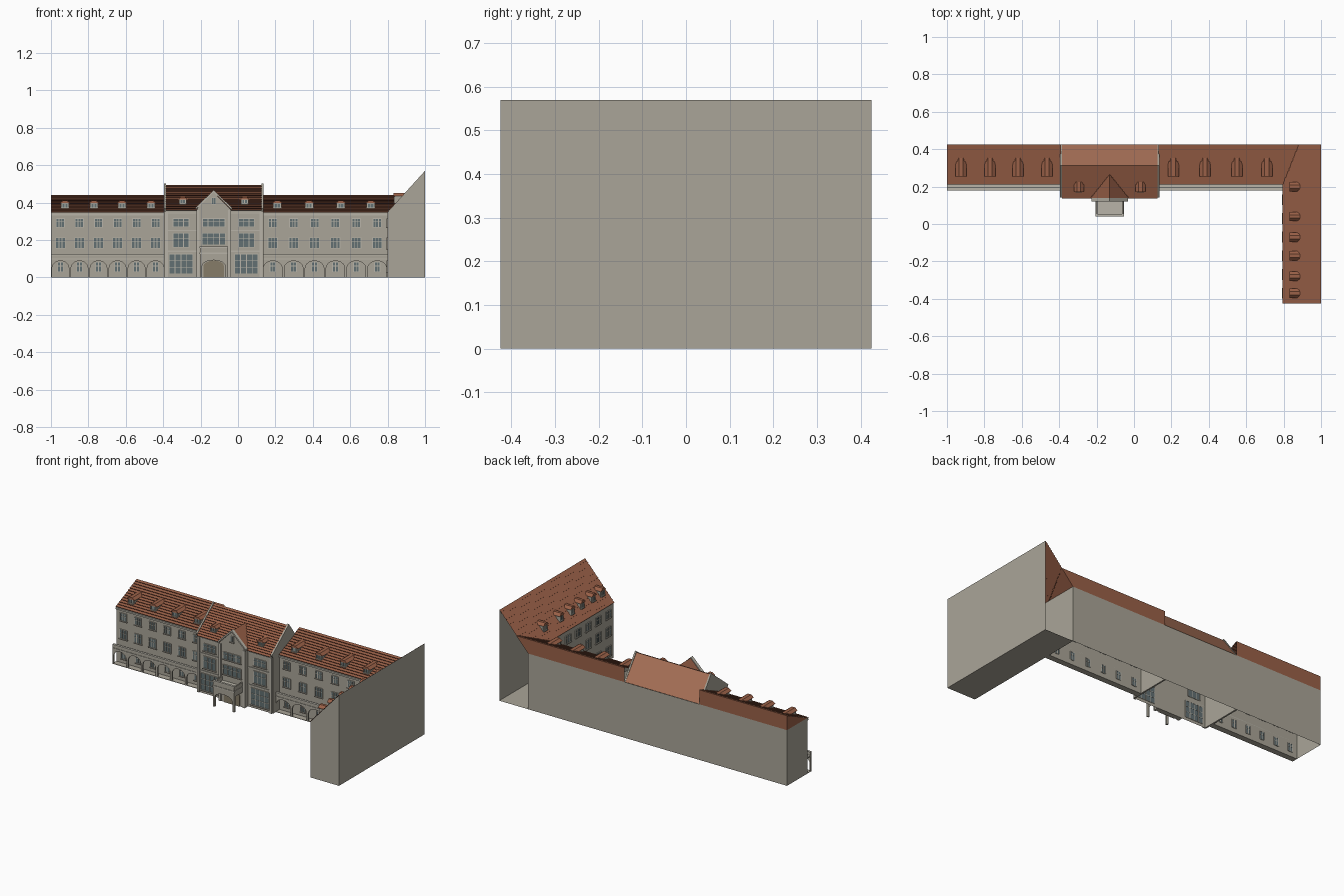
import bpy, bmesh, math
from mathutils import Vector, Matrix

if "Cube" in bpy.data.objects:
    bpy.data.objects.remove(bpy.data.objects["Cube"])


def material(name, *rgb):
    lin = [((c / 255 + 0.055) / 1.055) ** 2.4 for c in rgb] + [1]
    m = bpy.data.materials.new(name)
    m.use_nodes = True
    m.diffuse_color = lin
    m.node_tree.nodes["Principled BSDF"].inputs["Base Color"].default_value = lin
    return m


MATS = [material("stone", 170, 165, 152), material("pale_trim", 184, 180, 168),
        material("window_glass", 98, 112, 114), material("clay_tile", 155, 97, 72),
        material("tile_shadow", 88, 46, 35), material("smooth_clay", 166, 112, 86),
        material("door_wood", 134, 124, 104)]
STONE, TRIM, GLASS, TILE, DARK, CLAY, WOOD = range(7)


def finish(bm, name, turned=False):
    if turned:  # turns a front-facing layout to face -x
        bm.transform(Matrix.Rotation(-math.pi / 2, 4, "Z"))
    me = bpy.data.meshes.new(name)
    bm.to_mesh(me)
    bm.free()
    for m in MATS:
        me.materials.append(m)
    ob = bpy.data.objects.new(name, me)
    bpy.context.collection.objects.link(ob)
    return ob


def face(bm, pts, mat):
    f = bm.faces.new([bm.verts.new(p) for p in pts])
    f.material_index = mat
    return f


def prism(bm, pts, lo, hi, mat, axis="y"):
    """Extrude an outline: (x, z) along y, or (y, z) along x."""
    put = (lambda a, b, t: (a, t, b)) if axis == "y" else (lambda a, b, t: (t, a, b))
    ends = [[bm.verts.new(put(a, b, t)) for a, b in pts] for t in (lo, hi)]
    n = len(pts)
    fs = [bm.faces.new(ends[0]), bm.faces.new(ends[1][::-1])]
    for i in range(n):
        j = (i + 1) % n
        fs.append(bm.faces.new((ends[0][j], ends[0][i], ends[1][i], ends[1][j])))
    for f in fs:
        f.material_index = mat
    bmesh.ops.recalc_face_normals(bm, faces=fs)


def box(bm, x0, x1, y0, y1, z0, z1, mat):
    prism(bm, [(x0, z0), (x1, z0), (x1, z1), (x0, z1)], y0, y1, mat)


def window(bm, x, y, z0, z1, w, cols=2, rows=2):
    """Pane with mullions, transoms and a sill, showing on both sides."""
    box(bm, x - w / 2, x + w / 2, y - .002, y + .002, z0, z1, GLASS)
    for i in range(cols + 1):
        c = x - w / 2 + w * i / cols
        box(bm, c - .002, c + .002, y - .005, y + .004, z0, z1, TRIM)
    for i in range(rows + 1):
        c = z0 + (z1 - z0) * (i / rows if rows != 2 or i != 1 else .62)
        box(bm, x - w / 2, x + w / 2, y - .004, y + .003, c - .0015, c + .0015, TRIM)
    box(bm, x - w / 2 - .004, x + w / 2 + .004, y - .008, y, z0 - .005, z0, STONE)


def tiled_slope(name, a, b, c, d, rows, lift=.005):
    """Overlapping tile courses on the quad a-b (eave), c-d (ridge)."""
    a, b, c, d = map(Vector, (a, b, c, d))
    n = (b - a).cross(d - a).normalized() * lift
    bm = bmesh.new()
    for i in range(rows):
        l0, l1 = a.lerp(d, i / rows), a.lerp(d, (i + 1) / rows)
        r0, r1 = b.lerp(c, i / rows), b.lerp(c, (i + 1) / rows)
        face(bm, [l0, r0, r0 + n, l0 + n], DARK)
        face(bm, [l0 + n, r0 + n, r1, l1], TILE)
    finish(bm, name)


def dormer(bm, x, y0, y1, z0, z1, w):
    ze = z0 + (z1 - z0) * .75
    box(bm, x - w / 2, x + w / 2, y0, y1, z0, ze, STONE)
    window(bm, x, y0 - .001, z0 + .008, ze - .004, w * .7, 2, 1)
    e = w / 2 + .007
    prism(bm, [(x - e, ze - .002), (x + e, ze - .002), (x + w * .25, z1), (x - w * .25, z1)],
          y0 - .008, y1, TILE)


def arch_bay(bm, x0, x1, y0, y1, pier, spring, crown, top):
    mid, r = (x0 + x1) / 2, (x1 - x0) / 2 - pier
    arc = [(mid - r * math.cos(math.pi * i / 10),
            spring + (crown - spring) * math.sin(math.pi * i / 10)) for i in range(11)]
    prism(bm, [(x0, 0), (x0 + pier, 0)] + arc + [(x1 - pier, 0), (x1, 0), (x1, top), (x0, top)],
          y0, y1, STONE)


BACK, FRONT, EAVE, RIDGE = .425, .22, .35, .44
CL, CR, CM = -.39, .13, -.13          # central block limits and axis
CF, CRY, CTOP = .155, .313, .495      # its front wall, ridge position and ridge height
WX, WY, WTOP = .8, -.425, .57         # side wing

# Long range: open-bottomed shell
bm = bmesh.new()
for x0, x1 in ((-1, CL), (CR, WX)):
    face(bm, [(x0, FRONT, 0), (x1, FRONT, 0), (x1, FRONT, EAVE), (x0, FRONT, EAVE)], STONE)
    box(bm, x0, x1, FRONT - .008, FRONT, EAVE - .018, EAVE - .008, TRIM)
face(bm, [(WX, BACK, 0), (-1, BACK, 0), (-1, BACK, EAVE), (WX, BACK, EAVE)], STONE)
face(bm, [(-1, BACK, 0), (-1, FRONT, 0), (-1, FRONT, EAVE), (-1, BACK, EAVE)], STONE)
finish(bm, "main_walls")

# Long range roof: tiled front slope, upright back and end
VX = WX + (RIDGE - EAVE) / (WTOP - EAVE) * .2
for side, x0, x1, xr in (("right", -1, CL, CL), ("left", CR, WX, VX)):
    tiled_slope("main_roof_" + side, (x0, FRONT - .006, EAVE - .003), (x1, FRONT - .006, EAVE - .003),
                (xr, BACK, RIDGE), (x0, BACK, RIDGE), 12, .004)
bm = bmesh.new()
for x0, x1, xr in ((-1, CL, CL), (CR, WX, VX)):
    face(bm, [(x1, BACK, EAVE), (x0, BACK, EAVE), (x0, BACK, RIDGE), (xr, BACK, RIDGE)], TILE)
face(bm, [(-1, BACK, EAVE), (-1, FRONT, EAVE), (-1, BACK, RIDGE)], TILE)
finish(bm, "main_roof_back")

# Windows, arcade and dormers of the long range
wins, arcade, dorm = bmesh.new(), bmesh.new(), bmesh.new()
for x0, x1, dormers in ((-1, CL, (-.925, -.77, -.62, -.465)), (CR, WX, (.21, .38, .55, .71))):
    step = (x1 - x0) / 6
    for i in range(6):
        x = x0 + step * (i + .5)
        for z0, z1, w in ((.03, .08, .03), (.155, .212, .05), (.268, .315, .044)):
            window(wins, x, FRONT, z0, z1, w, 2 if w < .04 else 3)
        arch_bay(arcade, x0 + step * i, x0 + step * (i + 1), .183, .193, .006, .05, .088, .095)
    box(arcade, x0, x1, .18, FRONT, .095, .102, TRIM)
    box(arcade, x0, x1, .183, .192, .102, .118, STONE)
    box(arcade, x0, x1, .18, .195, .118, .124, TRIM)
    box(arcade, x0, x1, .183, FRONT, 0, .003, STONE)
    for x in dormers:
        dormer(dorm, x, .262, .36, .364, .41, .045)

# Central block: shell walls, raised gable ends, roof
bm = bmesh.new()
gable = [(CF, 0), (BACK, 0), (BACK, EAVE), (CRY, CTOP + .008), (CF - .012, EAVE + .018), (CF, EAVE)]
for x in (CL, CR):
    prism(bm, gable, x - .005, x + .005, STONE, "x")
face(bm, [(CL, CF, 0), (CR, CF, 0), (CR, CF, EAVE + .01), (CL, CF, EAVE + .01)], STONE)
for z in (.14, .25, .345):
    box(bm, CL, CR, CF - .004, CF, z - .003, z + .003, TRIM)
for x in (CL + .008, CR - .008):
    box(bm, x - .008, x + .008, CF - .006, CF, 0, EAVE, TRIM)
face(bm, [(CR, BACK - .001, EAVE), (CL, BACK - .001, EAVE), (CL, CRY, CTOP), (CR, CRY, CTOP)], CLAY)
finish(bm, "central_walls")
tiled_slope("central_roof", (CL + .005, .14, .357), (CR - .005, .14, .357),
            (CR - .005, CRY, CTOP), (CL + .005, CRY, CTOP), 14)
for s in (-1, 1):
    x = CM + s * .175
    window(wins, x, CF, .02, .125, .125, 4, 3)
    window(wins, x, CF, .16, .235, .085, 3)
    window(wins, x, CF, .27, .315, .085, 3)
    dormer(dorm, CM + s * .165, .178, .245, .388, .43, .04)

# Projecting middle bay with its own gable
BY, HALF, PEAK = .128, .09, .455
bm = bmesh.new()
prism(bm, [(CM - HALF, 0), (CM + HALF, 0), (CM + HALF, .365), (CM, PEAK), (CM - HALF, .365)],
      BY, CF + .002, STONE)
for s in (-1, 1):
    prism(bm, [(CM + s * (HALF + .008), .36), (CM + s * (HALF + .008), .372), (CM, PEAK + .012), (CM, PEAK)],
          BY - .008, BY + .012, TRIM)
    x = CM + s * (HALF - .006)
    box(bm, x - .008, x + .008, BY - .006, BY, 0, .36, TRIM)
finish(bm, "middle_bay")
bm = bmesh.new()
for s in (-1, 1):
    face(bm, [(CM + s * .1, BY + .01, .362), (CM + s * .1, .15, .362), (CM, .27, PEAK + .006),
              (CM, BY + .01, PEAK + .006)][::s], TILE)
finish(bm, "middle_bay_roof")
window(wins, CM, BY, .175, .235, .125, 4)
window(wins, CM, BY, .27, .315, .12, 4)
window(wins, CM, BY, .39, .425, .022, 2, 1)
finish(wins, "front_windows")
finish(arcade, "arcade")
finish(dorm, "front_dormers")

# Entrance porch and door
bm = bmesh.new()
PL, PR, PY = CM - .074, CM + .074, .042
arch_bay(bm, PL, PR, PY, PY + .012, .012, .06, .092, .125)
for x in (PL, PR - .012):
    box(bm, x, x + .012, PY + .012, BY, .095, .125, STONE)
box(bm, PL - .003, PR + .003, PY - .003, BY, .125, .133, TRIM)
box(bm, PL, PR, PY, PY + .008, .133, .158, STONE)
for x in (PL, PR - .008):
    box(bm, x, x + .008, PY, BY, .133, .158, STONE)
box(bm, PL - .003, PR + .003, PY - .003, PY + .011, .158, .164, TRIM)
finish(bm, "entrance_porch")
bm = bmesh.new()
prism(bm, [(CM - .055, 0), (CM + .055, 0), (CM + .055, .06)] +
      [(CM + .055 * math.cos(math.pi * i / 10), .06 + .03 * math.sin(math.pi * i / 10)) for i in range(1, 10)] +
      [(CM - .055, .06)], BY - .004, BY + .002, WOOD)
finish(bm, "entrance_door")

# Side wing: shell open at the back, floor, roof rising to the outer wall
bm = bmesh.new()
face(bm, [(1, WY, 0), (1, BACK, 0), (1, BACK, WTOP), (1, WY, WTOP)], STONE)
face(bm, [(WX, WY, 0), (1, WY, 0), (1, WY, WTOP), (WX, WY, EAVE)], STONE)
face(bm, [(WX, BACK, 0), (WX, WY, 0), (WX, WY, EAVE), (WX, BACK, EAVE)], STONE)
face(bm, [(WX, WY, 0), (WX, BACK, 0), (1, BACK, 0), (1, WY, 0)], STONE)
finish(bm, "wing_walls")
tiled_slope("wing_roof", (WX - .004, BACK, EAVE - .004), (WX - .004, WY, EAVE - .004),
            (1, WY, WTOP), (1, BACK, WTOP), 18, .003)
bm, dorm = bmesh.new(), bmesh.new()
for i in range(6):
    for z0, z1 in ((.03, .09), (.155, .212), (.268, .315)):
        window(bm, .37 - .1 * i, WX, z0, z1, .05, 3)
for y in (.2, .04, -.07, -.17, -.28, -.37):
    dormer(dorm, -y, .84, .89, .394, .45, .036)
finish(bm, "wing_windows", True)
finish(dorm, "wing_dormers", True)
